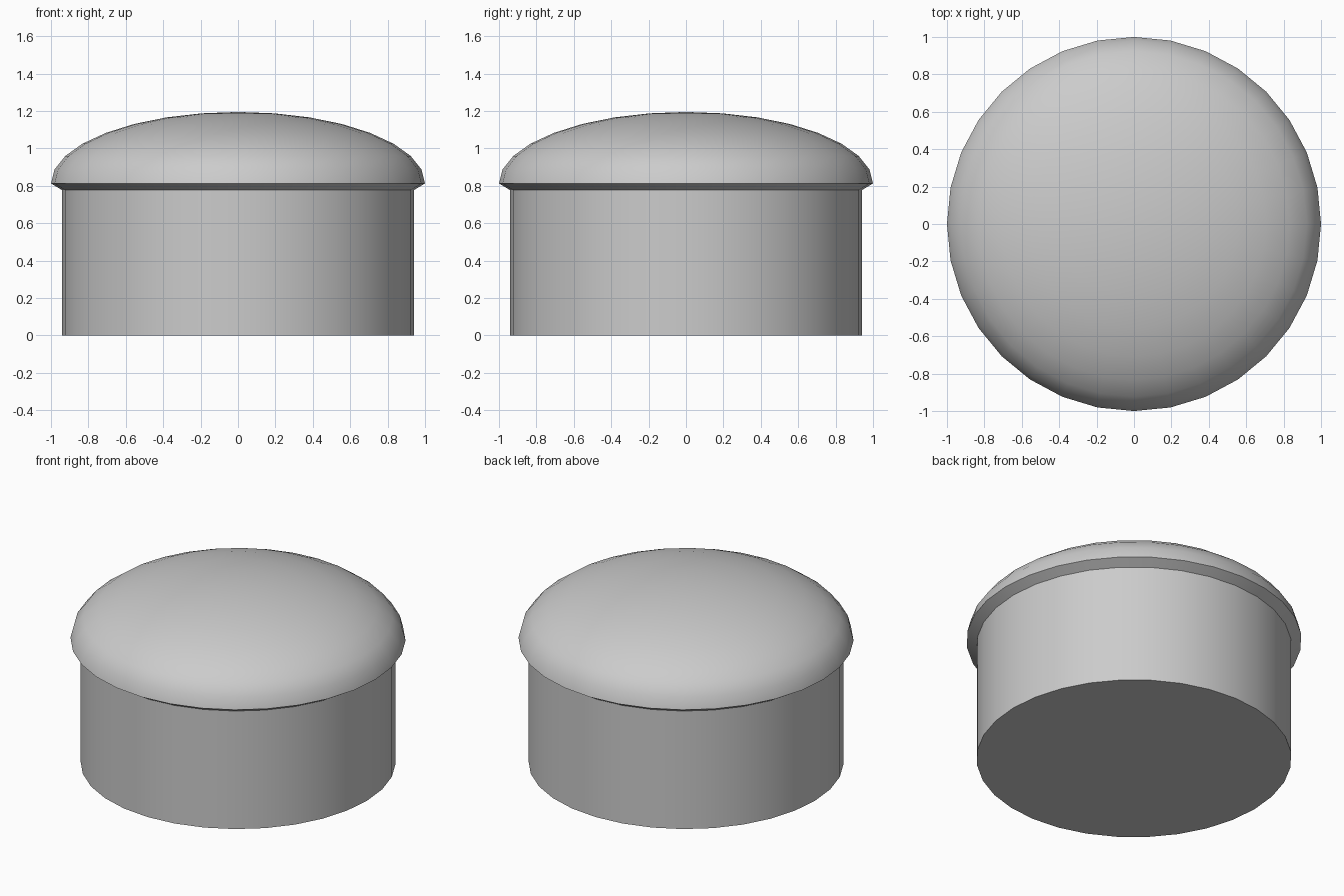
import bpy, bmesh, math

if "Cube" in bpy.data.objects:
    bpy.data.objects.remove(bpy.data.objects["Cube"])

SIDES = 32


def lathe(name, profile):
    """Spin an (r, z) profile round z, bottom to top."""
    bm = bmesh.new()
    vs = [bm.verts.new((r, 0, z)) for r, z in profile]
    es = [bm.edges.new(p) for p in zip(vs, vs[1:])]
    bmesh.ops.spin(bm, geom=vs + es, cent=(0, 0, 0), axis=(0, 0, 1),
                   angle=math.tau, steps=SIDES, use_duplicate=False)
    bmesh.ops.remove_doubles(bm, verts=bm.verts, dist=1e-4)
    bmesh.ops.recalc_face_normals(bm, faces=bm.faces)
    # make sure normals point away from the inside of the solid
    f = max(bm.faces, key=lambda f: f.calc_center_median().xy.length)
    if f.normal.dot(f.calc_center_median() * 1) < 0:
        bmesh.ops.reverse_faces(bm, faces=bm.faces)
    mesh = bpy.data.meshes.new(name)
    bm.to_mesh(mesh)
    bm.free()
    obj = bpy.data.objects.new(name, mesh)
    bpy.context.collection.objects.link(obj)
    bpy.ops.object.select_all(action='DESELECT')
    obj.select_set(True)
    bpy.context.view_layer.objects.active = obj
    bpy.ops.object.shade_smooth_by_angle(angle=math.radians(30))
    return obj


# Cylindrical body with closed base
lathe("body", [(0, 0), (0.94, 0), (0.94, 0.777)])

# Domed cap: bevelled lip, then a squashed half sphere
dome = [(math.cos(i * math.pi / 16), 0.813 + 0.382 * math.sin(i * math.pi / 16))
        for i in range(8)]
lathe("cap", [(0.94, 0.777)] + dome + [(0, 1.195)])
